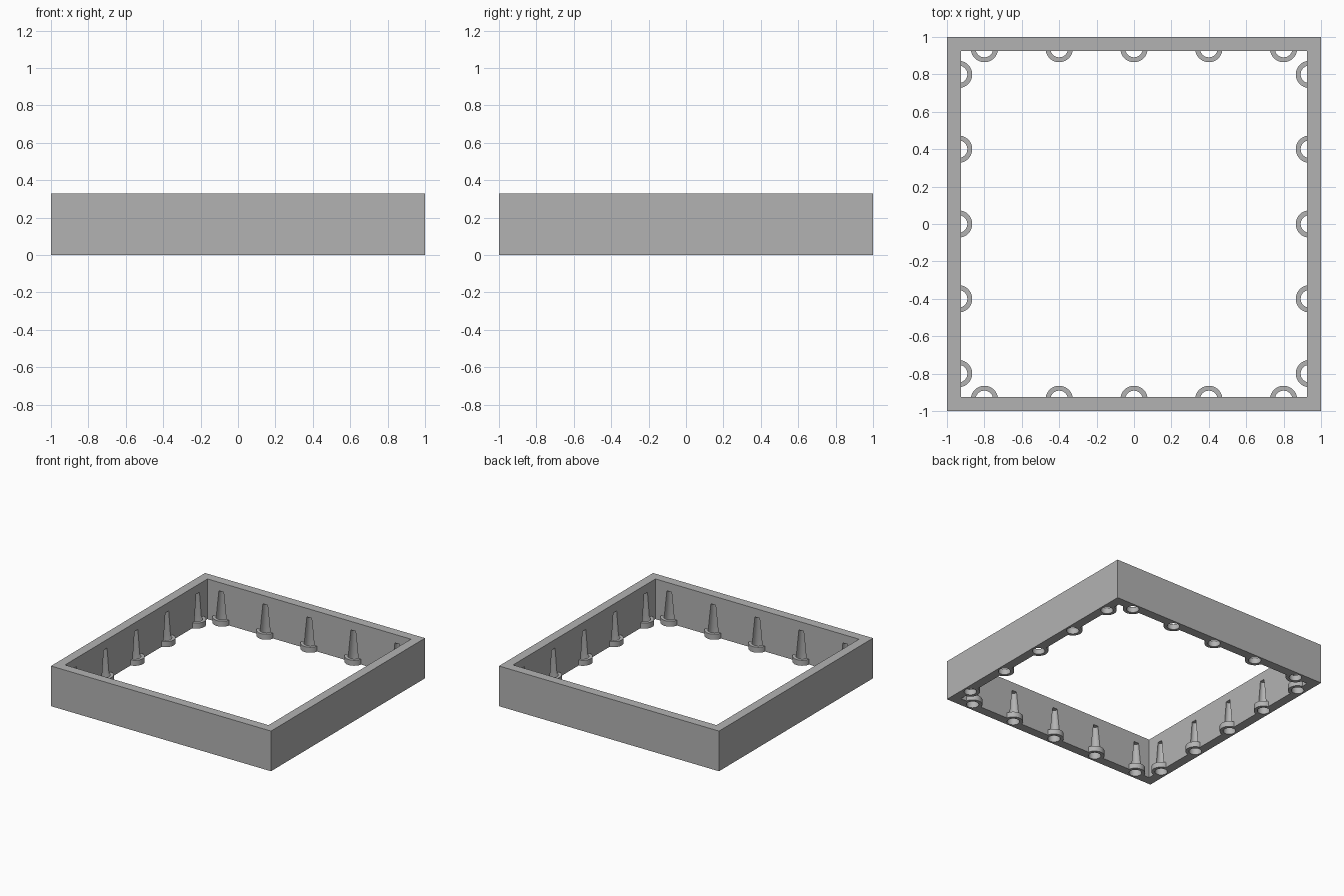
import bpy, bmesh
from math import cos, sin, pi, radians
from mathutils import Matrix

cube = bpy.data.objects.get("Cube")
if cube:
    bpy.data.objects.remove(cube, do_unlink=True)

HEIGHT, INNER = 0.33, 0.925
AXIS = 0.938                       # distance of each screw hole from the centre
BOSS_R, HOLE_R, TIP_R = 0.073, 0.047, 0.025
BOSS_H, HOLE_H = 0.045, 0.26

grey = bpy.data.materials.new("plain grey")
grey.use_nodes = True
colour = (0.45, 0.45, 0.45, 1)
grey.diffuse_color = colour
grey.node_tree.nodes["Principled BSDF"].inputs["Base Color"].default_value = colour


def loft(bm, matrix, sections):
    """Closed solid through a stack of outlines with equal point counts."""
    rings = [[bm.verts.new(matrix @ p) for p in s] for s in sections]
    n = len(rings[0])
    for low, high in zip(rings, rings[1:]):
        for i in range(n):
            j = (i + 1) % n
            bm.faces.new((low[i], low[j], high[j], high[i]))
    bm.faces.new(rings[0][::-1])
    bm.faces.new(rings[-1])


def arc(radius, z, half_angle, count):
    """Outline around the local axis, opening toward -y."""
    from mathutils import Vector
    full = half_angle >= pi
    step = 2 * half_angle / (count if full else count - 1)
    angles = [-pi / 2 - half_angle + step * i for i in range(count)]
    return [Vector((radius * cos(a), radius * sin(a), z)) for a in angles]


def make_object(name, bm):
    bmesh.ops.recalc_face_normals(bm, faces=bm.faces)
    mesh = bpy.data.meshes.new(name)
    bm.to_mesh(mesh)
    bm.free()
    mesh.materials.append(grey)
    obj = bpy.data.objects.new(name, mesh)
    bpy.context.collection.objects.link(obj)
    return obj


# Five evenly spaced places along each of the four walls
places = [Matrix.Rotation(side * pi / 2, 4, 'Z') @ Matrix.Translation((0.4 * k, AXIS, 0))
          for side in range(4) for k in range(-2, 3)]

# Square open frame
bm = bmesh.new()
corners = [(1, 1), (-1, 1), (-1, -1), (1, -1)]
outer, inner = [[[bm.verts.new((x * r, y * r, z)) for x, y in corners] for z in (0, HEIGHT)]
                for r in (1, INNER)]
for i in range(4):
    j = (i + 1) % 4
    for low, high in (outer, inner):
        bm.faces.new((low[i], low[j], high[j], high[i]))
    for level in (0, 1):
        bm.faces.new((outer[level][i], outer[level][j], inner[level][j], inner[level][i]))
frame = make_object("frame", bm)

# Rounded bosses at the foot of the walls
bm = bmesh.new()
for m in places:
    loft(bm, m, [arc(BOSS_R, z, radians(110), 29) for z in (0, BOSS_H)])
bosses = make_object("boss_helper", bm)

# Straight holes through the bosses, tapering upward into the walls
bm = bmesh.new()
for m in places:
    loft(bm, m, [arc(r, z, pi, 32) for r, z in
                 ((HOLE_R, -0.05), (HOLE_R, BOSS_H), (TIP_R, HOLE_H))])
holes = make_object("hole_cutter", bm)

bpy.context.view_layer.objects.active = frame
for tool, operation in ((bosses, 'UNION'), (holes, 'DIFFERENCE')):
    tool.hide_render = True
    mod = frame.modifiers.new(tool.name, 'BOOLEAN')
    mod.object, mod.operation, mod.solver = tool, operation, 'EXACT'
    bpy.ops.object.modifier_apply(modifier=mod.name)
for tool in (bosses, holes):
    bpy.data.objects.remove(tool, do_unlink=True)

bpy.ops.object.select_all(action='DESELECT')
frame.select_set(True)
bpy.ops.object.shade_smooth_by_angle(angle=radians(30))
